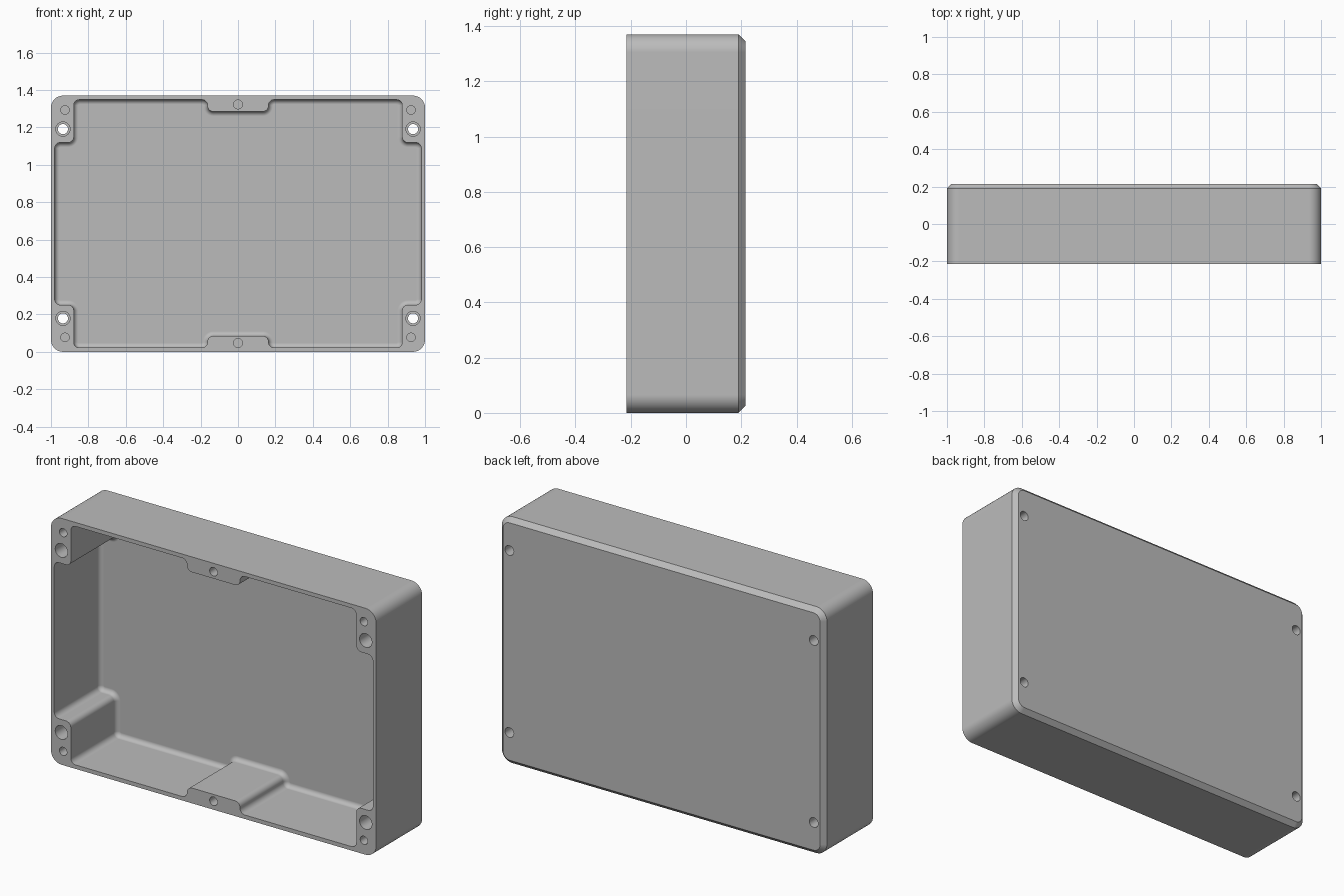
import bpy
import bmesh
import math
from mathutils import Vector

old = bpy.data.objects.get("Cube")
if old:
    bpy.data.objects.remove(old, do_unlink=True)

MID = 0.685      # half the height, also the centre height
DEPTH = 0.215    # half the depth
FLOOR = 0.187    # inner face of the back wall


def rounded(corners, radius, inset=0.0, steps=8):
    """Counter-clockwise right-angled outline with round corners, moved inward by inset."""
    pts = []
    n = len(corners)
    for i, c in enumerate(corners):
        p = Vector(c)
        d1 = (p - Vector(corners[i - 1])).normalized()
        d2 = (Vector(corners[(i + 1) % n]) - p).normalized()
        turn = 1 if d1.cross(d2) > 0 else -1
        r = radius - turn * inset
        p = p + inset * (Vector((-d1.y, d1.x)) + Vector((-d2.y, d2.x)))
        centre = p - d1 * r + d2 * r
        for k in range(steps + 1):
            a = k / steps * math.pi / 2
            pts.append(centre - d2 * r * math.cos(a) + d1 * r * math.sin(a))
    return pts


def circle(x, z, r, n=32):
    return [Vector((x + r * math.cos(2 * math.pi * k / n),
                    z + r * math.sin(2 * math.pi * k / n))) for k in range(n)]


def loft(bm, rings):
    """Closed solid through (y, outline) rings."""
    loops = [[bm.verts.new((p.x, y, p.y + MID)) for p in pts] for y, pts in rings]
    for a, b in zip(loops, loops[1:]):
        for i in range(len(a)):
            j = (i + 1) % len(a)
            bm.faces.new((a[i], a[j], b[j], b[i]))
    bm.faces.new(loops[0][::-1])
    bm.faces.new(loops[-1])


def make_object(name, bm):
    bmesh.ops.recalc_face_normals(bm, faces=bm.faces)
    mesh = bpy.data.meshes.new(name)
    bm.to_mesh(mesh)
    bm.free()
    obj = bpy.data.objects.new(name, mesh)
    bpy.context.collection.objects.link(obj)
    return obj


# Outer shell with a chamfered back rim
bm = bmesh.new()
outer = [(1, -MID), (1, MID), (-1, MID), (-1, -MID)]
loft(bm, [(-DEPTH, rounded(outer, 0.065)),
          (0.19, rounded(outer, 0.065)),
          (DEPTH, rounded(outer, 0.065, 0.025))])
body = make_object("enclosure_body", bm)

# Cavity outline: corner bosses and a centre tab at top and bottom
quarter = [(0.98, 0.434), (0.878, 0.434), (0.878, 0.663), (0.163, 0.663), (0.163, 0.6)]
upper = quarter + [(-x, z) for x, z in reversed(quarter)]
outline = upper + [(-x, -z) for x, z in upper]

# Cavity cutter with a fillet around the floor
bm = bmesh.new()
fillet = 0.025
rings = [(-0.3, rounded(outline, 0.03))]
for k in range(7):
    a = k / 6 * math.pi / 2
    rings.append((FLOOR - fillet + fillet * math.sin(a),
                  rounded(outline, 0.03, fillet * (1 - math.cos(a)))))
loft(bm, rings)

# Stepped through holes and blind screw holes
for sz in (-1, 1):
    for sx in (-1, 1):
        x, z = sx * 0.936, sz * 0.506
        loft(bm, [(-0.3, circle(x, z, 0.038)), (0.14, circle(x, z, 0.038)),
                  (0.14, circle(x, z, 0.027)), (0.3, circle(x, z, 0.027))])
        z = sz * 0.608
        loft(bm, [(-0.3, circle(sx * 0.925, z, 0.023)), (0.05, circle(sx * 0.925, z, 0.023))])
    z = sz * 0.638
    loft(bm, [(-0.3, circle(0, z, 0.024)), (0.05, circle(0, z, 0.024))])
cutter = make_object("cavity_cutter", bm)
cutter.hide_render = True

# Cut the body
bpy.ops.object.select_all(action='DESELECT')
bpy.context.view_layer.objects.active = body
body.select_set(True)
cut = body.modifiers.new("cut", 'BOOLEAN')
cut.operation = 'DIFFERENCE'
cut.solver = 'EXACT'
cut.object = cutter
bpy.ops.object.modifier_apply(modifier=cut.name)
bpy.data.objects.remove(cutter, do_unlink=True)

# Grey finish
grey = bpy.data.materials.new("matte_grey")
grey.use_nodes = True
colour = (0.5, 0.5, 0.5, 1)
grey.diffuse_color = colour
grey.node_tree.nodes["Principled BSDF"].inputs["Base Color"].default_value = colour
body.data.materials.clear()
body.data.materials.append(grey)

# Smooth fillets, crisp edges, flat panels
bpy.ops.object.shade_smooth_by_angle(angle=math.radians(30))
weighted = body.modifiers.new("weighted_normals", 'WEIGHTED_NORMAL')
weighted.keep_sharp = True
bpy.ops.object.modifier_apply(modifier=weighted.name)
